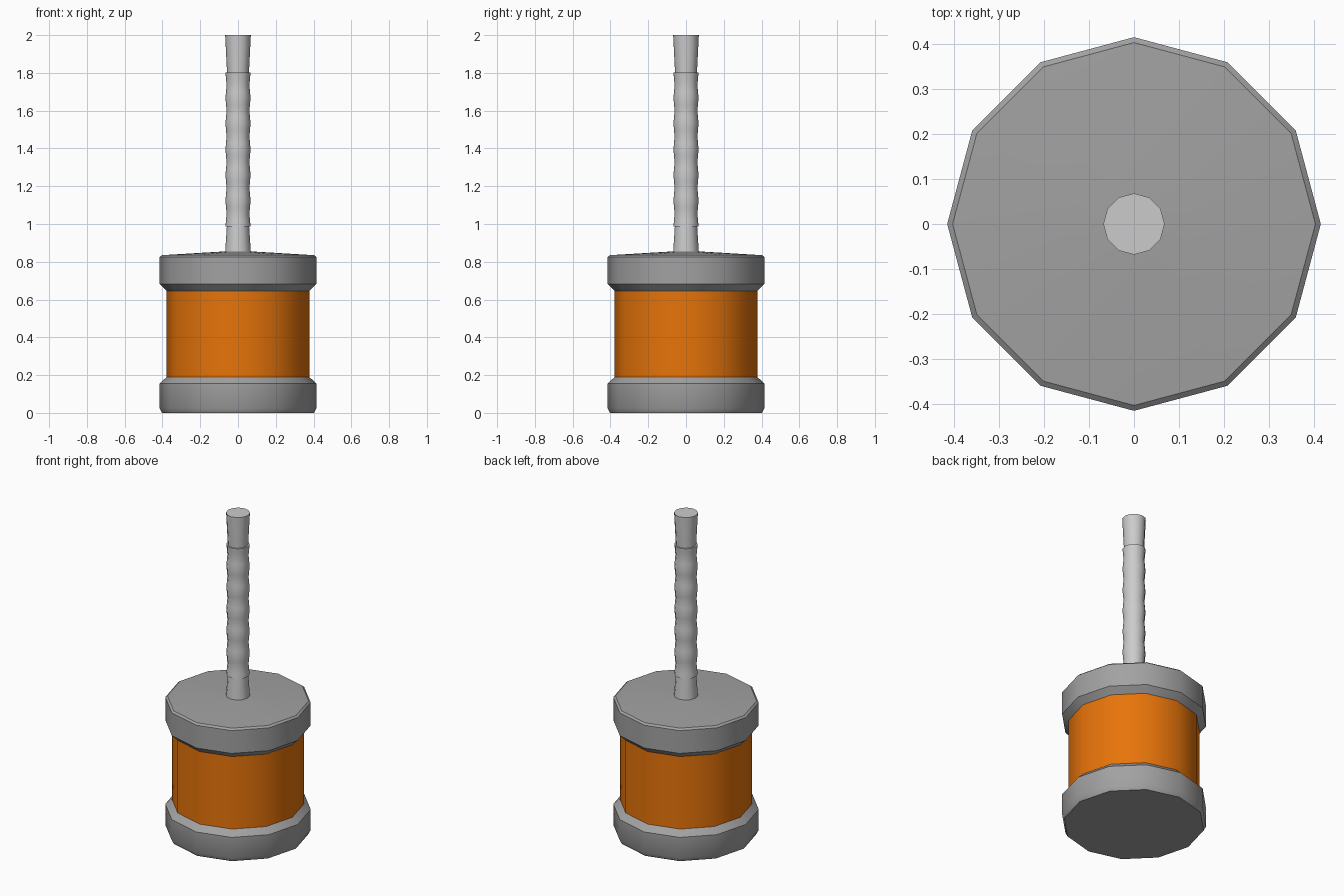
import bpy, bmesh, math

if "Cube" in bpy.data.objects:
    bpy.data.objects.remove(bpy.data.objects["Cube"])

SIDES = 12


def material(name, color):
    mat = bpy.data.materials.new(name)
    mat.diffuse_color = color
    mat.use_nodes = True
    mat.node_tree.nodes["Principled BSDF"].inputs["Base Color"].default_value = mat.diffuse_color
    return mat


def lathe(name, profile, mat=None):
    """Closed 12-sided solid from (radius, z) points, bottom to top."""
    bm = bmesh.new()
    rings = []
    for r, z in profile:
        rings.append([bm.verts.new((r * math.cos(2 * math.pi * i / SIDES),
                                    r * math.sin(2 * math.pi * i / SIDES), z))
                      for i in range(SIDES)])
    for a, b in zip(rings, rings[1:]):
        for i in range(SIDES):
            j = (i + 1) % SIDES
            bm.faces.new((a[i], a[j], b[j], b[i]))
    bm.faces.new(rings[0][::-1])
    bm.faces.new(rings[-1])
    mesh = bpy.data.meshes.new(name)
    bm.to_mesh(mesh)
    bm.free()
    obj = bpy.data.objects.new(name, mesh)
    bpy.context.collection.objects.link(obj)
    if mat:
        mesh.materials.append(mat)
    # Smooth around the sides, sharp at the bevels
    bpy.ops.object.select_all(action='DESELECT')
    obj.select_set(True)
    bpy.context.view_layer.objects.active = obj
    bpy.ops.object.shade_smooth_by_angle(angle=math.radians(35))
    return obj


steel = material("dark_steel", (0.36, 0.36, 0.36, 1))
orange = material("orange", (0.8, 0.175, 0.003, 1))

# Hammer head: two bevelled dark steel caps around an orange drum
lathe("lower_cap", [(0.402, 0), (0.415, 0.025), (0.415, 0.155),
                    (0.378, 0.19)], steel)
lathe("upper_cap", [(0.378, 0.645), (0.415, 0.682), (0.415, 0.825),
                    (0.403, 0.835), (0.07, 0.855)], steel)
lathe("drum", [(0.378, 0.19), (0.378, 0.645)], orange)

# Handle: flared collar, rippled grip, flared pommel
lathe("handle_collar", [(0.068, 0.85), (0.059, 0.99)])
waves, steps, z0, z1 = 6, 4, 0.987, 1.803
grip = []
for k in range(waves * steps + 1):
    t = k / (waves * steps)
    grip.append((0.0635 + 0.003 * math.cos(2 * math.pi * waves * t),
                 z0 + (z1 - z0) * t))
lathe("grip", grip)
lathe("pommel", [(0.058, 1.80), (0.068, 2.0)])
